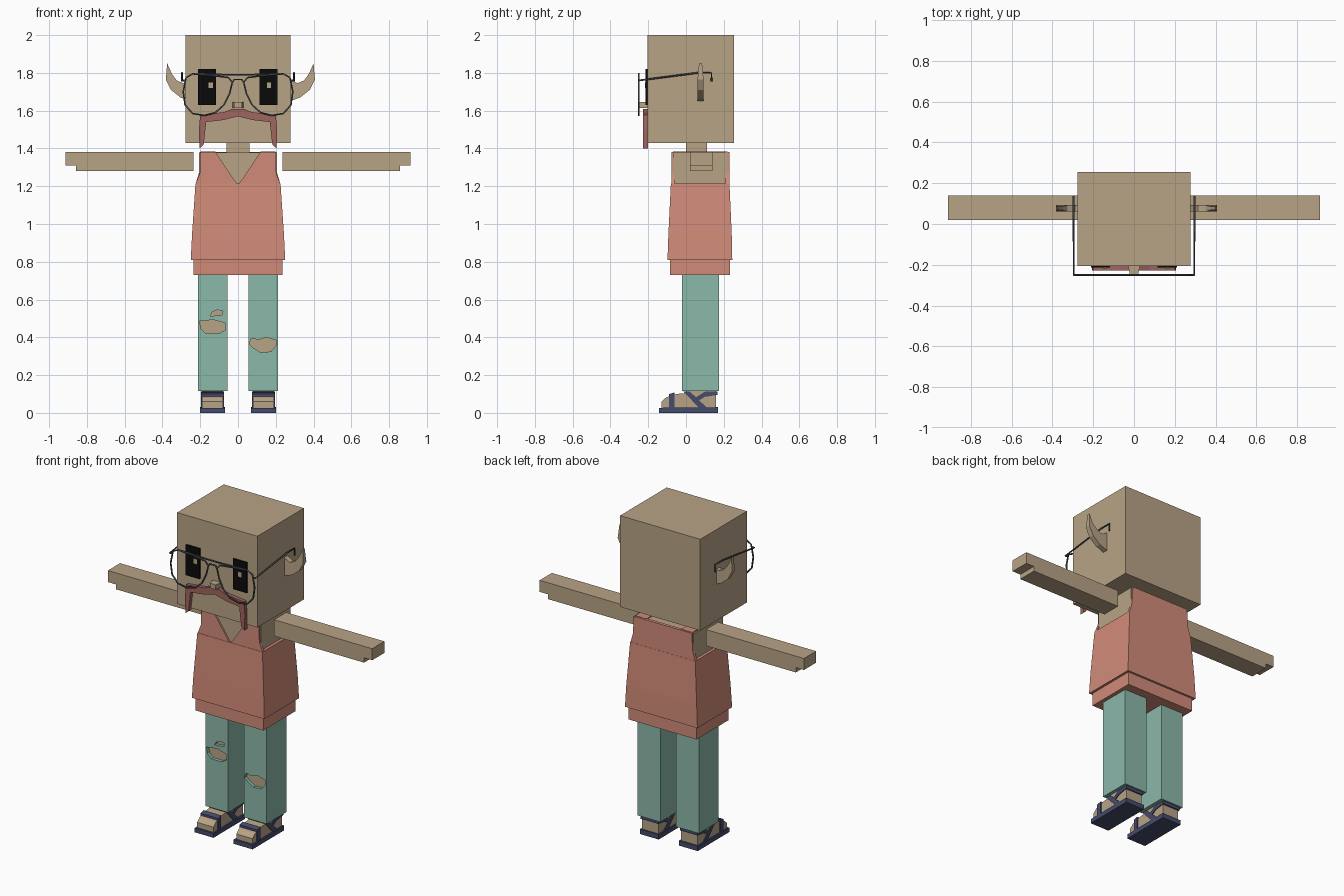
import bpy
import bmesh

cube = bpy.data.objects.get("Cube")
if cube:
    bpy.data.objects.remove(cube, do_unlink=True)


def material(name, r, g, b):
    m = bpy.data.materials.new(name)
    m.use_nodes = True
    m.diffuse_color = (r, g, b, 1)
    bsdf = next(n for n in m.node_tree.nodes if n.type == 'BSDF_PRINCIPLED')
    bsdf.inputs["Base Color"].default_value = (r, g, b, 1)
    bsdf.inputs["Roughness"].default_value = 0.9
    return m


skin = material("tan skin", 0.48, 0.37, 0.24)
coral = material("coral shirt", 0.64, 0.26, 0.19)
teal = material("teal trousers", 0.26, 0.48, 0.4)
navy = material("navy sandal", 0.06, 0.07, 0.15)
plum = material("dusty red moustache", 0.35, 0.13, 0.115)
black = material("black eye", 0.003, 0.003, 0.003)
steel = material("grey wire", 0.07, 0.075, 0.085)


def finish(name, bm, mat):
    bmesh.ops.recalc_face_normals(bm, faces=bm.faces)
    mesh = bpy.data.meshes.new(name)
    bm.to_mesh(mesh)
    bm.free()
    ob = bpy.data.objects.new(name, mesh)
    bpy.context.collection.objects.link(ob)
    if mat:
        mesh.materials.append(mat)
    return ob


def loft(name, rings, mat):
    """Skin closed rings of points and cap both ends."""
    bm = bmesh.new()
    loops = [[bm.verts.new(p) for p in ring] for ring in rings]
    n = len(loops[0])
    for a, b in zip(loops, loops[1:]):
        for i in range(n):
            j = (i + 1) % n
            bm.faces.new((a[i], a[j], b[j], b[i]))
    bm.faces.new(loops[0])
    bm.faces.new(loops[-1])
    return finish(name, bm, mat)


def rect(x, y0, y1, z):
    return [(-x, y0, z), (x, y0, z), (x, y1, z), (-x, y1, z)]


def box(name, x0, x1, y0, y1, z0, z1, mat):
    ring = [(x0, y0), (x1, y0), (x1, y1), (x0, y1)]
    return loft(name, [[(x, y, z) for x, y in ring] for z in (z0, z1)], mat)


def front_prism(name, pts, y0, y1, mat):
    """Extrude an x-z outline through the depth."""
    return loft(name, [[(x, y, z) for x, z in pts] for y in (y0, y1)], mat)


def side_prism(name, pts, x0, x1, mat):
    """Extrude a y-z outline across the width."""
    return loft(name, [[(x, y, z) for y, z in pts] for x in (x0, x1)], mat)


def flip(pts, s):
    return [(s * p[0], *p[1:]) for p in pts]


def wire(name, pts, closed=False):
    curve = bpy.data.curves.new(name, 'CURVE')
    curve.dimensions = '3D'
    curve.bevel_depth = 0.005
    curve.bevel_resolution = 1
    curve.use_fill_caps = True
    spline = curve.splines.new('POLY')
    spline.points.add(len(pts) - 1)
    for p, co in zip(spline.points, pts):
        p.co = (*co, 1)
    spline.use_cyclic_u = closed
    curve.materials.append(steel)
    ob = bpy.data.objects.new(name, curve)
    bpy.context.collection.objects.link(ob)
    bpy.ops.object.select_all(action='DESELECT')
    ob.select_set(True)
    bpy.context.view_layer.objects.active = ob
    bpy.ops.object.convert(target='MESH')


def cut(ob, cutter):
    mod = ob.modifiers.new("hole", 'BOOLEAN')
    mod.operation = 'DIFFERENCE'
    mod.solver = 'EXACT'
    mod.object = cutter
    bpy.context.view_layer.objects.active = ob
    bpy.ops.object.modifier_apply(modifier=mod.name)
    bpy.data.objects.remove(cutter, do_unlink=True)


# Head, neck, nose
box("head", -0.277, 0.277, -0.205, 0.255, 1.43, 2.0, skin)
box("neck", -0.06, 0.06, 0.0, 0.11, 1.36, 1.45, skin)
loft("nose", [[(x * w, y, z) for x, z in ((-1, 1.615), (1, 1.615), (1, 1.645), (-1, 1.645))]
              for y, w in ((-0.2, 0.03), (-0.25, 0.02))], skin)

# Moustache with drooping ends
half = [(0.03, 1.61), (0.075, 1.592), (0.2, 1.578), (0.207, 1.5), (0.204, 1.4),
        (0.182, 1.42), (0.168, 1.54), (0.08, 1.55), (0.0, 1.57)]
front_prism("moustache", half + [(-x, z) for x, z in reversed(half[:-1])], -0.228, -0.2, plum)

# Eyes with a small glint in each
for side, x0, gx in (("right", -0.212, -0.155), ("left", 0.115, 0.153)):
    box(side + "_eye", x0, x0 + 0.095, -0.214, -0.2, 1.63, 1.82, black)
    box(side + "_eye_glint", gx, gx + 0.022, -0.217, -0.213, 1.72, 1.75, skin)

# Torso, shirt body and hem
box("torso", -0.207, 0.207, -0.068, 0.22, 0.8, 1.378, skin)
loft("shirt", [rect(0.25, -0.098, 0.245, 0.81), rect(0.243, -0.093, 0.242, 0.95),
               rect(0.225, -0.08, 0.23, 1.215)], coral)
box("shirt_hem", -0.235, 0.235, -0.085, 0.232, 0.73, 0.815, coral)
front_prism("shirt_back", [(-0.225, 1.21), (0.225, 1.21), (0.207, 1.27), (0.2, 1.382),
                           (-0.2, 1.382), (-0.207, 1.27)], 0.21, 0.229, coral)

# Wire glasses: nose bridge and brow bar
FRONT = -0.25
wire("nose_bridge", [(-0.03, FRONT, 1.75), (-0.02, FRONT, 1.765),
                     (0.02, FRONT, 1.765), (0.03, FRONT, 1.75)])
wire("brow_bar", [(-0.22, FRONT, 1.795), (-0.05, FRONT, 1.79),
                  (0.05, FRONT, 1.79), (0.22, FRONT, 1.795)])

lens = [(0.03, 1.75), (0.05, 1.775), (0.13, 1.785), (0.24, 1.795), (0.275, 1.775),
        (0.29, 1.7), (0.28, 1.63), (0.24, 1.585), (0.18, 1.575), (0.12, 1.59),
        (0.075, 1.63), (0.045, 1.69)]
ear = [(0.26, 1.645), (0.33, 1.67), (0.38, 1.71), (0.407, 1.765), (0.4, 1.85),
       (0.375, 1.795), (0.35, 1.76), (0.315, 1.745), (0.26, 1.775)]
arm = [(0.235, 1.28), (0.857, 1.28), (0.857, 1.31), (0.913, 1.31), (0.913, 1.382), (0.235, 1.382)]
strap = [(0, 1.205), (0.12, 1.382), (0.198, 1.382), (0.202, 1.27), (0.225, 1.21)]

# Tears in the trousers
tears = {
    "left": [[(0.06, 0.365), (0.07, 0.395), (0.11, 0.387), (0.15, 0.4), (0.2, 0.385),
              (0.205, 0.36), (0.175, 0.325), (0.12, 0.32), (0.08, 0.345)]],
    "right": [[(-0.205, 0.485), (-0.13, 0.493), (-0.066, 0.475), (-0.066, 0.44),
               (-0.1, 0.42), (-0.17, 0.42), (-0.195, 0.445)],
              [(-0.15, 0.512), (-0.085, 0.518), (-0.08, 0.54), (-0.11, 0.545), (-0.135, 0.535)]],
}

for side, s in (("left", 1), ("right", -1)):
    # Glasses rim and temple
    wire(side + "_rim", [(s * x, FRONT, z) for x, z in lens], True)
    wire(side + "_temple", flip([(0.28, FRONT, 1.76), (0.296, FRONT, 1.76), (0.296, 0.06, 1.8),
                                 (0.296, 0.135, 1.8), (0.296, 0.135, 1.755)], s))

    # Curved ear, thinning toward the tip
    shift = 0 if s > 0 else -0.025
    rings = [[(s * (x + shift), 0.077 + d * (0.016 if z < 1.78 else 0.008), z) for x, z in ear]
             for d in (-1, 1)]
    loft(side + "_ear", rings, skin)

    # Arm with stepped hand, and shirt strap over the shoulder
    front_prism(side + "_arm", flip(arm, s), 0.02, 0.14, skin)
    front_prism(side + "_shirt_front", flip(strap, s), -0.078, -0.06, coral)
    x0, x1 = sorted((s * 0.12, s * 0.198))
    box(side + "_shoulder_strap", x0, x1, -0.07, 0.22, 1.37, 1.384, coral)

    # Trouser leg cut open over the skin beneath
    x0, x1 = sorted((s * 0.055, s * 0.212))
    leg = box(side + "_trouser_leg", x0, x1, -0.02, 0.175, 0.115, 0.735, teal)
    for outline in tears[side]:
        cut(leg, front_prism("tear_cutter", outline, -0.05, 0.005, teal))
    box(side + "_shin", x0 + 0.004, x1 - 0.004, 0.0, 0.16, 0.2, 0.65, skin)

    # Foot and ankle
    c = s * 0.135
    side_prism(side + "_foot", [(-0.13, 0.025), (-0.13, 0.06), (-0.105, 0.082), (-0.05, 0.1),
                                (0.0, 0.105), (0.0, 0.13), (0.16, 0.13), (0.16, 0.025)],
               c - 0.056, c + 0.056, skin)

    # Sandal sole and straps
    side_prism(side + "_sole", [(-0.142, 0), (-0.142, 0.027), (0.17, 0.03), (0.17, 0)],
               c - 0.065, c + 0.065, navy)
    straps = {
        "toe": [(-0.09, 0.025), (-0.09, 0.1), (-0.06, 0.108), (-0.06, 0.025)],
        "instep": [(0.07, 0.025), (-0.012, 0.112), (0.02, 0.114), (0.065, 0.07), (0.115, 0.025)],
        "heel": [(0.04, 0.075), (0.06, 0.06), (0.1, 0.085), (0.167, 0.095), (0.167, 0.114),
                 (0.1, 0.112)],
    }
    for part, outline in straps.items():
        side_prism(f"{side}_{part}_strap", outline, c - 0.061, c + 0.061, navy)
